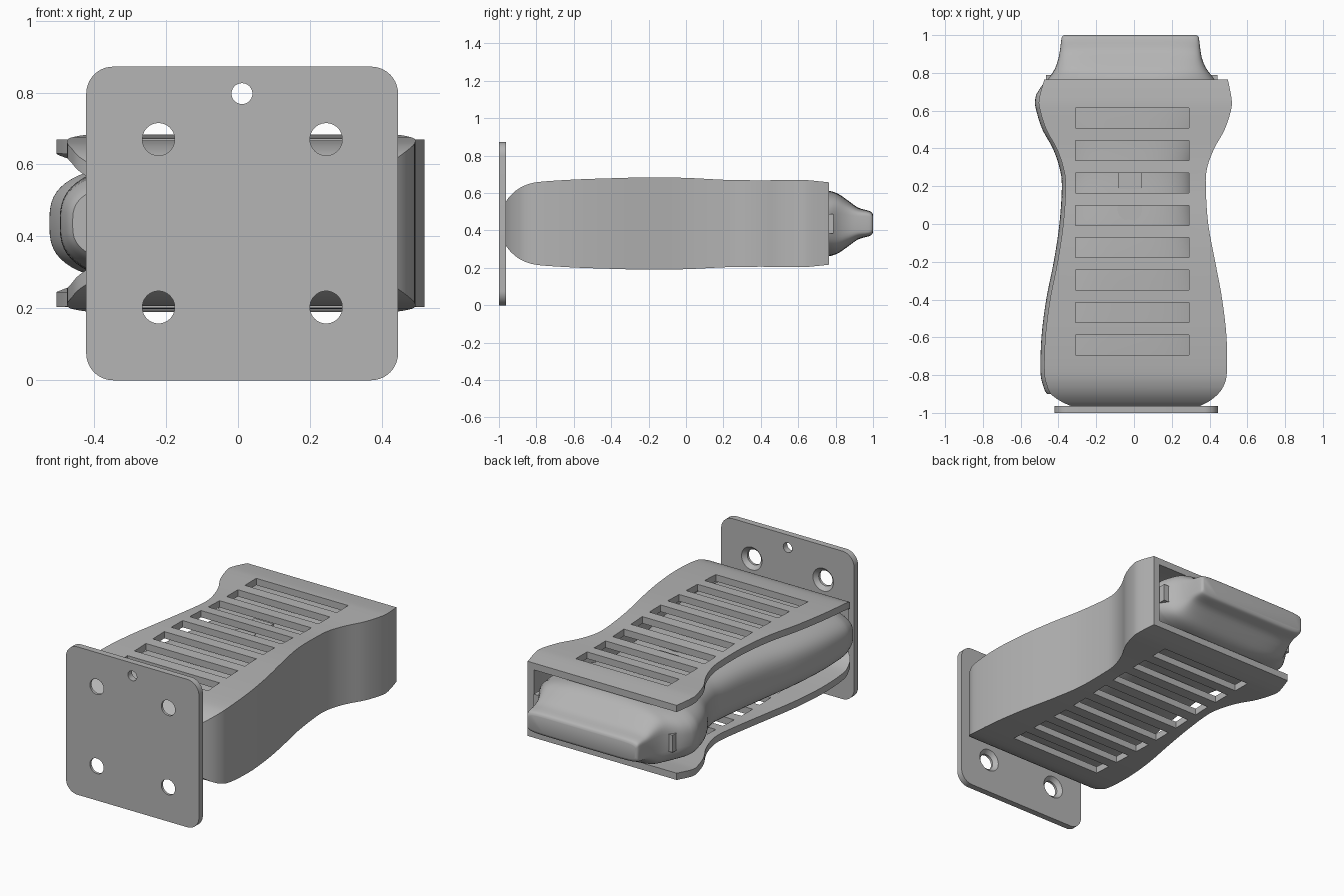
import bpy, bmesh, math
from mathutils import Vector, Matrix

if "Cube" in bpy.data.objects:
    bpy.data.objects.remove(bpy.data.objects["Cube"])

MID = 0.437  # height of the holder's centre line

grey = bpy.data.materials.new("plain_grey")
grey.use_nodes = True
grey.diffuse_color = (0.46, 0.46, 0.46, 1)
grey.node_tree.nodes["Principled BSDF"].inputs["Base Color"].default_value = grey.diffuse_color


def finish(bm, name):
    bmesh.ops.recalc_face_normals(bm, faces=bm.faces)
    mesh = bpy.data.meshes.new(name)
    bm.to_mesh(mesh)
    bm.free()
    mesh.materials.append(grey)
    obj = bpy.data.objects.new(name, mesh)
    bpy.context.collection.objects.link(obj)
    return obj


def box(name, lo, hi, round_y=0.0):
    lo, hi = Vector(lo), Vector(hi)
    bm = bmesh.new()
    bmesh.ops.create_cube(bm, size=1)
    for v in bm.verts:
        v.co = (lo + hi) / 2 + v.co * (hi - lo)
    if round_y:
        edges = [e for e in bm.edges if abs((e.verts[0].co - e.verts[1].co).y) > 1e-4]
        bmesh.ops.bevel(bm, geom=edges, offset=round_y, segments=10, profile=0.5, affect='EDGES')
    return finish(bm, name)


def cone(name, centre, r1, r2, depth, axis):
    bm = bmesh.new()
    turn = Matrix.Rotation(-math.pi / 2, 4, 'X') if axis == 'Y' else Matrix()
    bmesh.ops.create_cone(bm, cap_ends=True, segments=40, radius1=r1, radius2=r2,
                          depth=depth, matrix=Matrix.Translation(centre) @ turn)
    return finish(bm, name)


def prism(name, points, shift):
    bm = bmesh.new()
    face = bm.faces.new([bm.verts.new(p) for p in points])
    new = bmesh.ops.extrude_face_region(bm, geom=[face])["geom"]
    bmesh.ops.translate(bm, vec=shift, verts=[g for g in new if isinstance(g, bmesh.types.BMVert)])
    return finish(bm, name)


def combine(obj, cutter, operation='DIFFERENCE'):
    mod = obj.modifiers.new("cut", 'BOOLEAN')
    mod.operation, mod.object, mod.solver = operation, cutter, 'EXACT'
    bpy.context.view_layer.objects.active = obj
    bpy.ops.object.modifier_apply(modifier=mod.name)
    bpy.data.objects.remove(cutter)


def smooth_rows(rows, steps=4):
    """Catmull-Rom interpolation of rows of numbers."""
    out = []
    for i in range(len(rows) - 1):
        a, b, c, d = (rows[min(max(k, 0), len(rows) - 1)] for k in range(i - 1, i + 3))
        for s in range(steps):
            t = s / steps
            out.append([q + t * (r - p) / 2 + t * t * (p - 2.5 * q + 2 * r - w / 2)
                        + t ** 3 * (1.5 * (q - r) + (w - p) / 2)
                        for p, q, r, w in zip(a, b, c, d)])
    return out + [list(rows[-1])]


def envelope(name, rows):
    """Plan outline and side profile, both extruded and intersected."""
    plan = [(r[2], r[0], 0) for r in rows] + [(r[1], r[0], 0) for r in reversed(rows)]
    side = [(-2, r[0], MID + r[3]) for r in rows] + [(-2, r[0], MID - r[3]) for r in reversed(rows)]
    body = prism(name, plan, (0, 0, 1))
    combine(body, prism("side_profile", side, (4, 0, 0)), 'INTERSECT')
    return body


# Waisted shape: y, left edge x, right edge x, half height
shape = smooth_rows([
    (-0.965, -0.33, 0.345, 0.115), (-0.94, -0.385, 0.395, 0.148),
    (-0.9, -0.44, 0.445, 0.183), (-0.85, -0.463, 0.478, 0.208),
    (-0.78, -0.475, 0.492, 0.223), (-0.6, -0.47, 0.49, 0.235),
    (-0.4, -0.445, 0.467, 0.242), (-0.2, -0.405, 0.43, 0.247),
    (0, -0.375, 0.393, 0.244), (0.2, -0.362, 0.38, 0.234),
    (0.3, -0.375, 0.388, 0.232), (0.4, -0.41, 0.425, 0.231),
    (0.5, -0.465, 0.48, 0.232), (0.6, -0.497, 0.513, 0.233),
    (0.66, -0.503, 0.517, 0.231), (0.765, -0.475, 0.497, 0.22)])

# Holder: open at the back and on one side
holder = envelope("holder_sleeve", shape)
inner = [(y, -1, r - 0.04, h - 0.04) for y, l, r, h in shape if y > -0.93]
inner.append((1.2,) + inner[-1][1:])
combine(holder, envelope("holder_cavity", inner))

# Slots through the top and bottom
for i in range(8):
    y = 0.56 - i * 0.1714
    combine(holder, box("slot", (-0.31, y - 0.053, -0.2), (0.29, y + 0.053, 1.2)))

# Mounting plate with countersunk screw holes and a hanging hole
plate = box("mounting_plate", (-0.422, -1, 0), (0.445, -0.963, 0.872), round_y=0.075)
for x in (-0.221, 0.245):
    for z in (0.203, 0.67):
        combine(plate, cone("screw_hole", (x, -1, z), 0.045, 0.045, 0.2, 'Y'))
        combine(plate, cone("countersink", (x, -0.97, z), 0.045, 0.075, 0.03, 'Y'))
combine(plate, cone("hanging_hole", (0.011, -1, 0.797), 0.029, 0.029, 0.2, 'Y'))

# Handheld device: rounded rings following the holder, then a tapering nose
rings = [(y, l - 0.02, r - 0.055, h - 0.055, 3) for y, l, r, h in shape if -0.91 < y < 0.7]
rings += smooth_rows([
    (0.73, -0.49, 0.45, 0.178, 3), (0.775, -0.45, 0.42, 0.173, 3.5),
    (0.82, -0.42, 0.385, 0.155, 4.5), (0.87, -0.402, 0.362, 0.12, 5),
    (0.92, -0.392, 0.352, 0.085, 6), (0.975, -0.385, 0.345, 0.069, 8),
    (0.993, -0.38, 0.34, 0.06, 8), (1, -0.37, 0.33, 0.046, 8)], 3)


def power(v, n):
    return math.copysign(abs(v) ** (2 / n), v)


bm = bmesh.new()
loops = []
for y, l, r, h, n in rings:
    angles = [math.tau * k / 72 for k in range(72)]
    loops.append([bm.verts.new(((l + r) / 2 + (r - l) / 2 * power(math.cos(a), n), y,
                                MID + h * power(math.sin(a), n))) for a in angles])
for a, b in zip(loops, loops[1:]):
    for k in range(72):
        bm.faces.new((a[k], a[k - 1], b[k - 1], b[k]))
bm.faces.new(loops[0])
bm.faces.new(loops[-1])
device = finish(bm, "handheld_device")

# Device buttons and side latches
box("square_button", (-0.085, 0.185, 0.6), (0.04, 0.275, 0.624))
round_button = cone("round_button", (-0.022, 0.08, 0.61), 0.065, 0.065, 0.03, 'Z')
for side, x in (("left", 0.42), ("right", -0.44)):
    box(side + "_latch", (x - 0.025, 0.745, 0.385), (x + 0.022, 0.788, 0.487))

# Smooth curved surfaces, keeping real edges sharp
bpy.ops.object.select_all(action='DESELECT')
for obj in (holder, plate, device, round_button):
    obj.select_set(True)
bpy.context.view_layer.objects.active = holder
bpy.ops.object.shade_smooth_by_angle(angle=math.radians(30))
